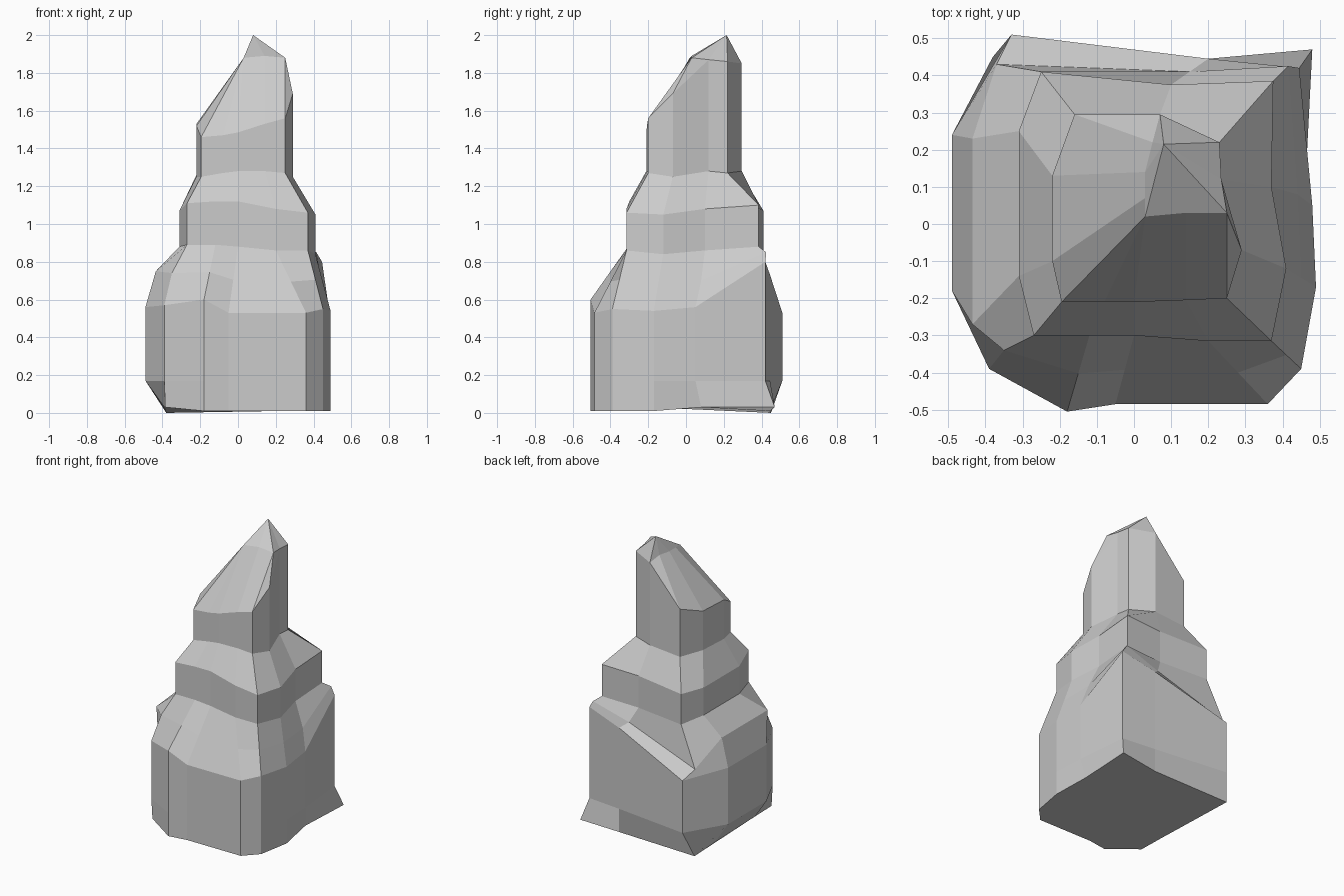
import bpy, bmesh

# Twelve-sided outlines (front-left round to the left back), one per tier
BASE = [(-.49, -.18), (-.39, -.39), (-.18, -.505), (-.05, -.485), (.36, -.485), (.45, -.39),
        (.49, -.17), (.48, .05), (.445, .42), (.2, .445), (-.33, .51), (-.49, .24)]
MIDDLE = [(-.31, -.14), (-.27, -.30), (-.12, -.30), (0, -.30), (.2, -.315), (.37, -.315),
          (.41, -.12), (.37, .10), (.375, .385), (.1, .375), (-.25, .41), (-.31, .25)]
SPIRE = [(-.22, -.10), (-.195, -.21), (-.08, -.21), (0, -.21), (.14, -.205), (.25, -.20),
         (.29, -.07), (.235, .12), (.23, .22), (.07, .295), (-.16, .295), (-.22, .13)]


def ring(outline, heights, changes=None):
    """3D ring from an outline; heights is a number or one value per corner."""
    if not isinstance(heights, list):
        heights = [heights] * len(outline)
    pts = [(x, y, z) for (x, y), z in zip(outline, heights)]
    for i, p in (changes or {}).items():
        pts[i] = p
    return pts


def blend(a, b, t, changes):
    pts = [tuple(u + (v - u) * t for u, v in zip(p, q)) for p, q in zip(a, b)]
    for i, p in changes.items():
        pts[i] = p
    return pts


# Base tier: undercut left foot, flared back corner, rim rising across the back
foot = ring(BASE, 0.01, {0: (-.39, -.20, .03), 1: (-.385, -.385, .03), 7: (.46, .08, .03),
                         8: (.48, .47, .03), 10: (-.38, .45, .0), 11: (-.39, .24, .02)})
low = ring(BASE, 0.17)
rim = ring(BASE, [.56, .57, .60, .53, .53, .55, .54, .56, .80, .73, .53, .56])

# Middle tier and the sloping shoulder with its back ledge
mid_low = ring(MIDDLE, [.88, .89, .89, .88, .86, .86, .84, .86, .88, .87, .86, .88])
shoulder = blend(rim, mid_low, .5, {0: (-.435, -.27, .75), 1: (-.35, -.34, .74),
                                    7: (.44, .08, .70), 8: (.415, .425, .85),
                                    9: (.15, .41, .77), 10: (-.37, .43, .59),
                                    11: (-.435, .23, .75)})
mid_top = ring(MIDDLE, [1.07, 1.11, 1.12, 1.12, 1.08, 1.06, 1.05, 1.08, 1.10, 1.09, 1.07, 1.07])

# Spire with a slanted top, then the crest
spire_low = ring(SPIRE, [1.25, 1.25, 1.27, 1.28, 1.28, 1.27, 1.25, 1.28, 1.27, 1.28, 1.26, 1.26])
spire_top = ring(SPIRE, [1.52, 1.46, 1.47, 1.485, 1.53, 1.56, 1.69, 1.87, 1.86, 1.85, 1.59, 1.53])
crest = [(.03, .07, 1.88), (.03, .02, 1.88), (.03, .02, 1.88), (.03, .02, 1.88), (.14, .03, 1.89),
         (.25, .03, 1.88), (.25, .03, 1.88), spire_top[7], spire_top[8], spire_top[9],
         (.05, .22, 1.88), (.03, .14, 1.88)]

# Loft all rings into one closed rock
bm = bmesh.new()
rows = [[bm.verts.new(p) for p in r] for r in
        (foot, low, rim, shoulder, mid_low, mid_top, spire_low, spire_top, crest)]
for a, b in zip(rows, rows[1:]):
    for i in range(12):
        j = (i + 1) % 12
        bm.faces.new((a[i], a[j], b[j], b[i]))
bm.faces.new(rows[0][::-1])
peak = bm.verts.new((.08, .215, 2.0))
for i in range(12):
    bm.faces.new((rows[-1][i], rows[-1][(i + 1) % 12], peak))
bmesh.ops.remove_doubles(bm, verts=bm.verts, dist=.0005)
bmesh.ops.recalc_face_normals(bm, faces=bm.faces)

mesh = bpy.data.meshes.new("rock_spire")
bm.to_mesh(mesh)
bm.free()
bpy.context.collection.objects.link(bpy.data.objects.new("rock_spire", mesh))
